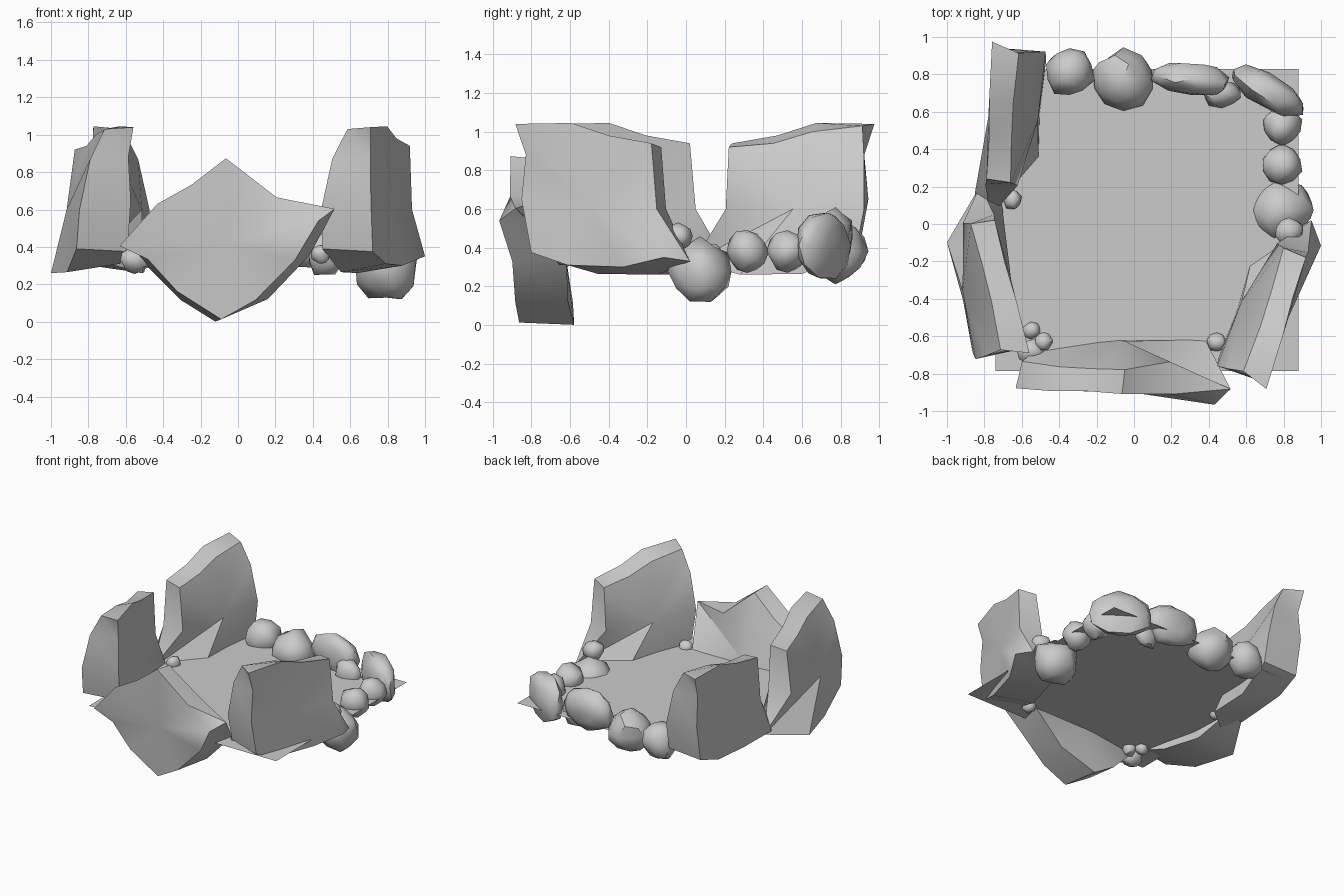
import bpy, bmesh, random
from math import radians, sin, cos, hypot
from mathutils import Vector

if "Cube" in bpy.data.objects:
    bpy.data.objects.remove(bpy.data.objects["Cube"])

random.seed(7)


def finish(name, bm, angle=45):
    bmesh.ops.recalc_face_normals(bm, faces=bm.faces[:])
    mesh = bpy.data.meshes.new(name)
    bm.to_mesh(mesh)
    bm.free()
    obj = bpy.data.objects.new(name, mesh)
    bpy.context.collection.objects.link(obj)
    bpy.ops.object.select_all(action='DESELECT')
    obj.select_set(True)
    bpy.context.view_layer.objects.active = obj
    bpy.ops.object.shade_smooth_by_angle(angle=radians(angle))
    return obj


# Boulder slab profile: (along, outward, up), one loop per broad face
OUTER = [(.02, .13, 1.04), (.32, .10, 1.045), (.52, .07, .98), (.75, .05, .94),
         (.78, .05, .60), (.84, .10, .35), (.60, .07, .30), (.30, .10, .31),
         (.10, .11, .375), (.05, .12, .65), (.07, .11, .88)]
INNER = [(.06, -.02, 1.03), (.32, -.03, 1.0), (.52, -.05, .94), (.75, -.08, .92),
         (.76, -.12, .60), (.945, 0, .33), (.67, -.22, .26), (.35, -.18, .265),
         (.07, -.17, .39), (.03, -.16, .60), (.04, -.10, .87)]


def slab(name, place):
    bm = bmesh.new()
    loops = []
    for loop, centre in ((OUTER, (.42, .09, .62)), (INNER, (.40, -.175, .60))):
        ring = [bm.verts.new(place(*p)) for p in loop]
        mid = bm.verts.new(place(*centre))
        for i in range(len(ring)):
            bm.faces.new((ring[i - 1], ring[i], mid))
        loops.append(ring)
    a, b = loops
    for i in range(len(a)):
        bm.faces.new((a[i - 1], a[i], b[i], b[i - 1]))
    bmesh.ops.triangulate(bm, faces=[f for f in bm.faces if len(f.verts) == 4])
    finish(name, bm)


def standing(px, py, dx, dy):
    """Upright placement: start point and direction of the long side."""
    k = hypot(dx, dy)
    dx, dy = dx / k, dy / k
    return lambda u, w, z: (px + dx * u + dy * w, py + dy * u - dx * w, z)


def leaning(u, w, z):
    """Front slab: turned onto its corner and tilted."""
    t = radians(47.3)
    x = cos(t) * u - sin(t) * z + .118
    h = sin(t) * u + cos(t) * z - .315
    return x, -.76 - w - .096 * x - .12 * h, h


slab("boulder_front_right", standing(.58, -.85, .39, .92))
slab("boulder_back_left", standing(-.627, .975, -.15, -.99))
slab("boulder_front_left", standing(-.685, -.729, -.145, .99))
slab("boulder_front", leaning)


# Small rocks: low-poly balls roughened, then fitted to a box and skewed
def rock(name, x, y, z, sx, sy, sz, skew=0):
    bm = bmesh.new()
    bmesh.ops.create_icosphere(bm, subdivisions=2, radius=1)
    for v in bm.verts:
        v.co *= random.uniform(.88, 1.12)
    lo = [min(v.co[i] for v in bm.verts) for i in range(3)]
    hi = [max(v.co[i] for v in bm.verts) for i in range(3)]
    for v in bm.verts:
        n = [2 * (v.co[i] - lo[i]) / (hi[i] - lo[i]) - 1 for i in range(3)]
        v.co = Vector((x + sx * n[0], y + sy * n[1] + skew * sx * n[0], z + sz * n[2]))
    finish(name, bm, 50)


ROCKS = [
    (-.34, .815, .39, .13, .125, .13),
    (-.06, .775, .38, .16, .17, .17),
    (.30, .775, .45, .21, .085, .16, -.1),
    (.47, .69, .36, .10, .07, .11),
    (.715, .715, .41, .19, .10, .17, -.5),
    (.795, .52, .38, .105, .105, .11),
    (.795, .32, .38, .105, .11, .11),
    (.795, .07, .29, .165, .165, .17),
    (.83, -.04, .46, .075, .075, .07),
]
for i, r in enumerate(ROCKS):
    rock(f"rim_rock_{i + 1}", *r)

PEBBLES = [(-.65, .13, .37, .05), (-.55, -.57, .35, .05), (-.555, -.68, .33, .075),
           (-.485, -.625, .35, .05), (.44, -.63, .36, .05)]
for i, (x, y, z, s) in enumerate(PEBBLES):
    rock(f"pebble_{i + 1}", x, y, z, s, s, s)

# Flat water sheet filling the ring
bm = bmesh.new()
bm.faces.new([bm.verts.new(p) for p in ((-.74, -.785, .36), (.88, -.785, .36),
                                        (.88, .83, .36), (-.74, .83, .36))])
finish("water_surface", bm)
